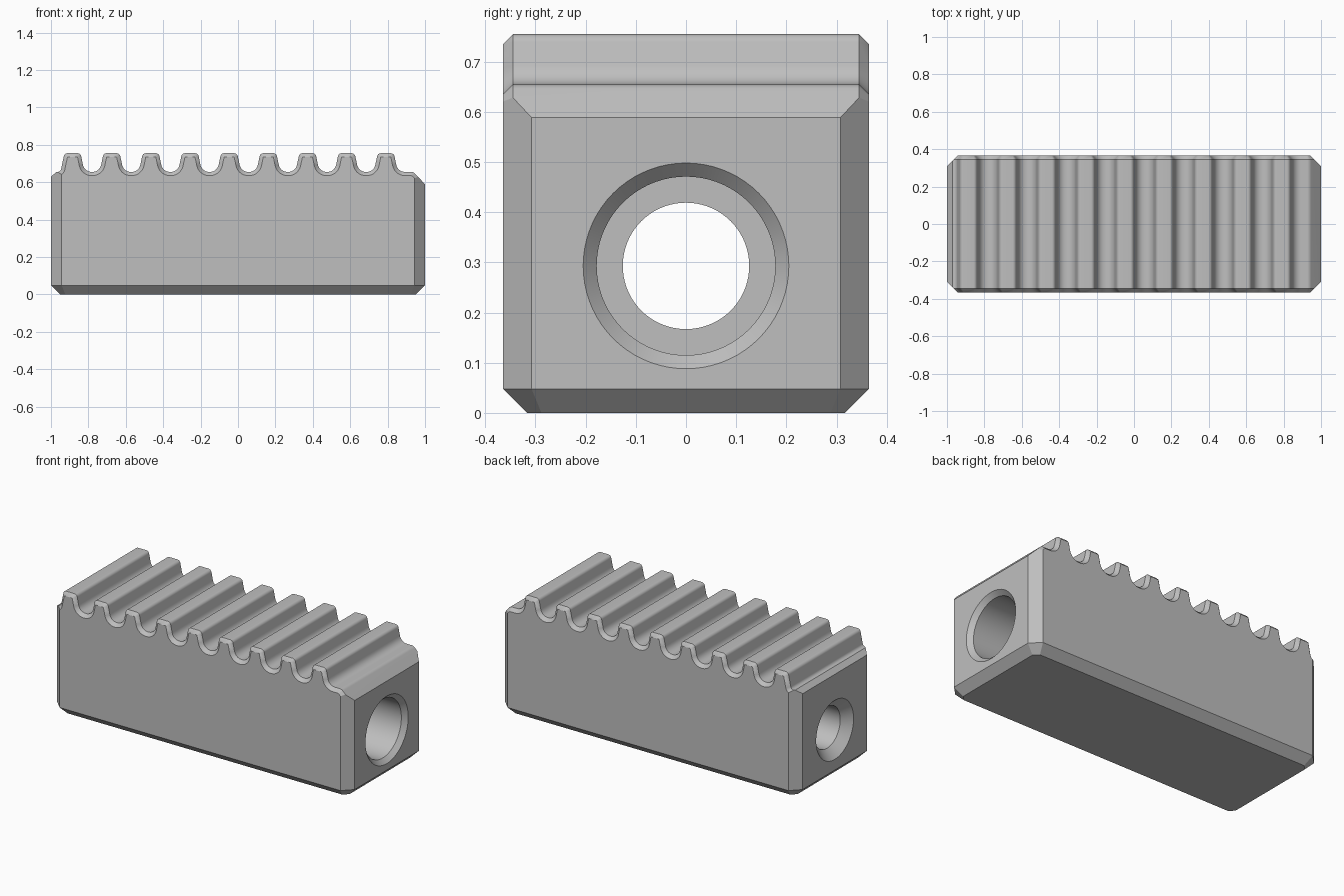
import bpy, bmesh
from math import pi, cos, sin, tan, sqrt
from mathutils import Vector

cube = bpy.data.objects.get("Cube")
if cube:
    bpy.data.objects.remove(cube)

HALF_LENGTH, HALF_WIDTH = 1.0, 0.365
TIP, ROOT = 0.755, 0.655          # tooth heights
PITCH, FIRST, TEETH = 0.2094, -0.885, 9
EDGE = 0.02                       # chamfer along the toothed edges
FOOT = 0.048                      # chamfer around the base
BORE_Z = 0.293

steel = bpy.data.materials.new("steel grey")
steel.use_nodes = True
grey = (0.52, 0.52, 0.52, 1)
steel.diffuse_color = grey
steel.node_tree.nodes["Principled BSDF"].inputs["Base Color"].default_value = grey


def make_object(name, bm):
    bmesh.ops.recalc_face_normals(bm, faces=bm.faces[:])
    mesh = bpy.data.meshes.new(name)
    bm.to_mesh(mesh)
    bm.free()
    mesh.materials.append(steel)
    obj = bpy.data.objects.new(name, mesh)
    bpy.context.collection.objects.link(obj)
    return obj


def rounded(corners, steps=7):
    """Round the corners (x, z, radius); give points with outward normals."""
    pts = [Vector(c[:2]) for c in corners]
    out = []
    for i, (x, z, r) in enumerate(corners):
        p = pts[i]
        a = (p - pts[i - 1]).normalized() if i else (pts[1] - p).normalized()
        b = (pts[i + 1] - p).normalized() if i < len(pts) - 1 else a
        na, nb = Vector((-a.y, a.x)), Vector((-b.y, b.x))
        if r == 0:
            n = (na + nb).normalized()
            out.append((p, n / n.dot(na)))
            continue
        turn = a.angle(b)
        side = 1 if a.x * b.y - a.y * b.x > 0 else -1
        start = p - a * r * tan(turn / 2)
        centre = start + na * r * side
        for k in range(steps + 1):
            t = side * turn * k / steps
            n = Vector((na.x * cos(t) - na.y * sin(t), na.x * sin(t) + na.y * cos(t)))
            out.append((centre - n * r * side, n))
    return out


# Tooth profile, running past both ends so that the end planes trim it
corners = [(-1.06, 0.58, 0), (-0.97, ROOT, 0)]
for i in range(TEETH):
    c = FIRST + i * PITCH
    first, last = i == 0, i == TEETH - 1
    corners += [(c - 0.064, ROOT, 0.02 if first else 0.047), (c - 0.043, TIP, EDGE),
                (c + 0.043, TIP, EDGE), (c + 0.064, ROOT, 0.047)]
corners += [(0.938, ROOT, 0.03), (1.06, 0.525, 0)]
profile = rounded(corners)

# Block: four cross-sections joined from front to back
bm = bmesh.new()
rings = []
for y, inset in ((-HALF_WIDTH, EDGE), (EDGE - HALF_WIDTH, 0), (HALF_WIDTH - EDGE, 0), (HALF_WIDTH, EDGE)):
    line = [p - n * inset for p, n in profile]
    line += [Vector((line[-1].x, 0)), Vector((line[0].x, 0))]
    rings.append([bm.verts.new((p.x, y, p.y)) for p in line])
for r, s in zip(rings, rings[1:]):
    for j in range(len(r)):
        k = (j + 1) % len(r)
        bm.faces.new((r[j], r[k], s[k], s[j]))
bm.faces.new(rings[0])
bm.faces.new(rings[-1])
bmesh.ops.remove_doubles(bm, verts=bm.verts[:], dist=1e-5)
bmesh.ops.recalc_face_normals(bm, faces=bm.faces[:])


def trim(point, normal):
    res = bmesh.ops.bisect_plane(bm, geom=bm.verts[:] + bm.edges[:] + bm.faces[:], dist=1e-6,
                                 plane_co=point, plane_no=normal, clear_outer=True)
    edges = [e for e in res["geom_cut"] if isinstance(e, bmesh.types.BMEdge) and e.is_boundary]
    if edges:
        bmesh.ops.edgeloop_fill(bm, edges=edges)


# Ends, corner chamfers, then the sloping chamfers around the base
s = sqrt(0.5)
sides = [(sx, 0, HALF_LENGTH) for sx in (-1, 1)]
sides += [(sx * s, sy * s, 1.308 * s) for sx in (-1, 1) for sy in (-1, 1)]
for nx, ny, d in sides:
    trim((nx * d, ny * d, 0), (nx, ny, 0))
for nx, ny, d in sides + [(0, -1, HALF_WIDTH), (0, 1, HALF_WIDTH)]:
    trim((nx * d, ny * d, FOOT), (nx, ny, -1))
block = make_object("toothed_block", bm)

# Stepped bore with countersunk mouths, turned about the long axis
bm = bmesh.new()
outline = [(1.02, 0), (1.02, 0.225), (0.973, 0.178), (-0.4, 0.178),
           (-0.4, 0.126), (-0.948, 0.126), (-1.02, 0.2), (-1.02, 0)]
verts = [bm.verts.new((x, 0, BORE_Z + r)) for x, r in outline]
edges = [bm.edges.new(pair) for pair in zip(verts, verts[1:])]
bmesh.ops.spin(bm, geom=verts + edges, cent=(0, 0, BORE_Z), axis=(1, 0, 0),
               angle=2 * pi, steps=72, use_merge=True)
bmesh.ops.remove_doubles(bm, verts=bm.verts[:], dist=1e-5)
cutter = make_object("bore_cutter", bm)
cutter.hide_render = True

bpy.ops.object.select_all(action="DESELECT")
bpy.context.view_layer.objects.active = block
block.select_set(True)
cut = block.modifiers.new("bore", "BOOLEAN")
cut.operation, cut.solver, cut.object = "DIFFERENCE", "EXACT", cutter
bpy.ops.object.modifier_apply(modifier=cut.name)
bpy.data.objects.remove(cutter)
bpy.ops.object.shade_smooth_by_angle(angle=pi / 7)
